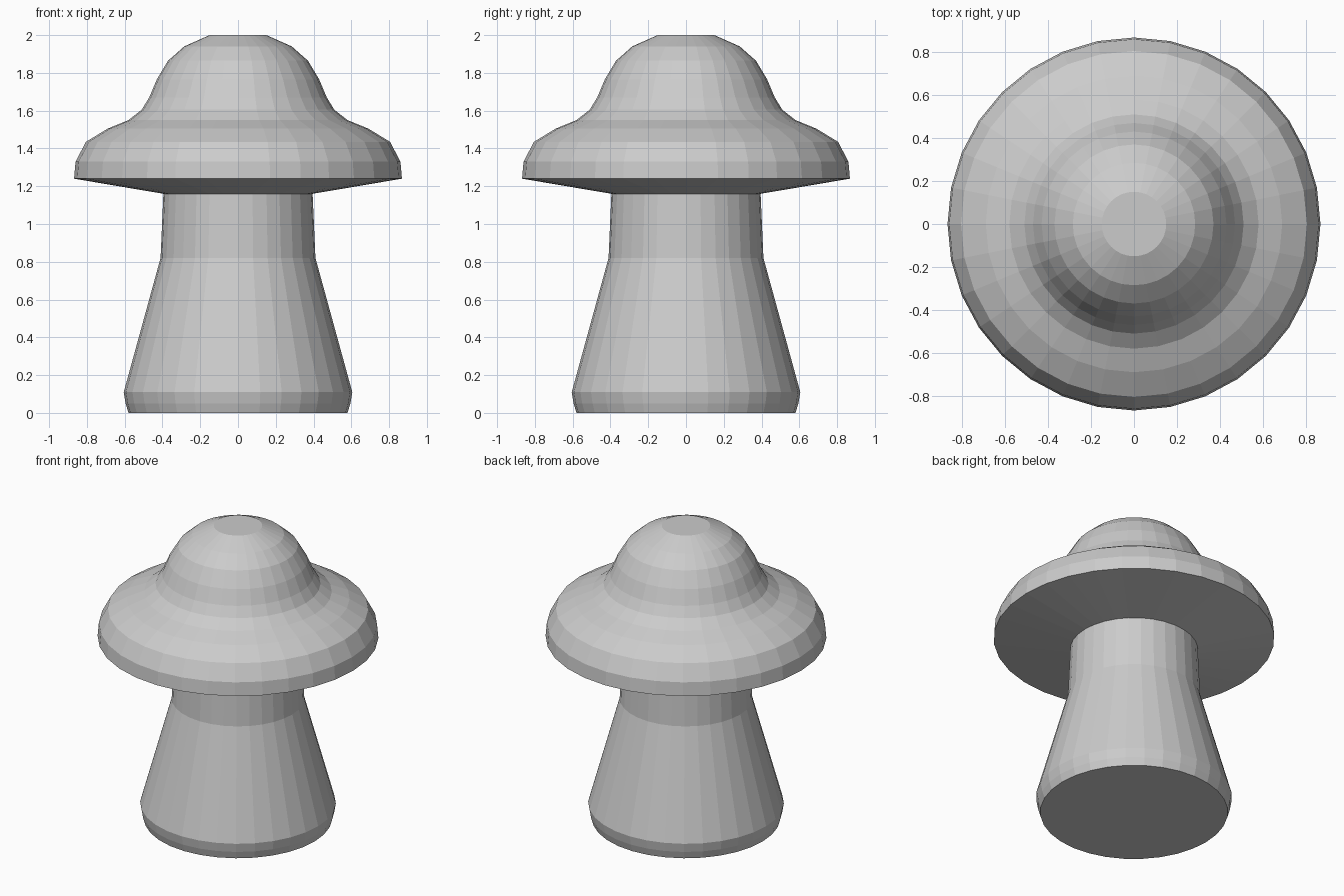
import bpy, bmesh
from math import cos, sin, tau

if "Cube" in bpy.data.objects:
    bpy.data.objects.remove(bpy.data.objects["Cube"])

SIDES = 32


def lathe(name, profile, cap_bottom=False, cap_top=False):
    """Revolve (radius, height) points around z into a flat-shaded mesh."""
    bm = bmesh.new()
    rings = [[bm.verts.new((r * cos(tau * i / SIDES), r * sin(tau * i / SIDES), z))
              for i in range(SIDES)] for r, z in profile]
    for a, b in zip(rings, rings[1:]):
        for i in range(SIDES):
            j = (i + 1) % SIDES
            bm.faces.new((a[i], a[j], b[j], b[i]))
    if cap_bottom:
        bm.faces.new(rings[0][::-1])
    if cap_top:
        bm.faces.new(rings[-1])
    mesh = bpy.data.meshes.new(name)
    bm.to_mesh(mesh)
    bm.free()
    obj = bpy.data.objects.new(name, mesh)
    bpy.context.collection.objects.link(obj)
    return obj


# Flared stem with a rounded foot; open where it meets the cap
lathe("stem", [(0.58, 0), (0.595, 0.05), (0.605, 0.11), (0.41, 0.82), (0.395, 1.16)],
      cap_bottom=True)

# Cap: sloped underside, rounded brim, bell-shaped crown with flat top
lathe("cap", [(0.395, 1.16), (0.868, 1.24), (0.86, 1.33), (0.805, 1.435),
              (0.69, 1.505), (0.58, 1.55), (0.51, 1.605), (0.47, 1.67),
              (0.43, 1.765), (0.37, 1.865), (0.285, 1.94), (0.15, 2.0)],
      cap_top=True)
